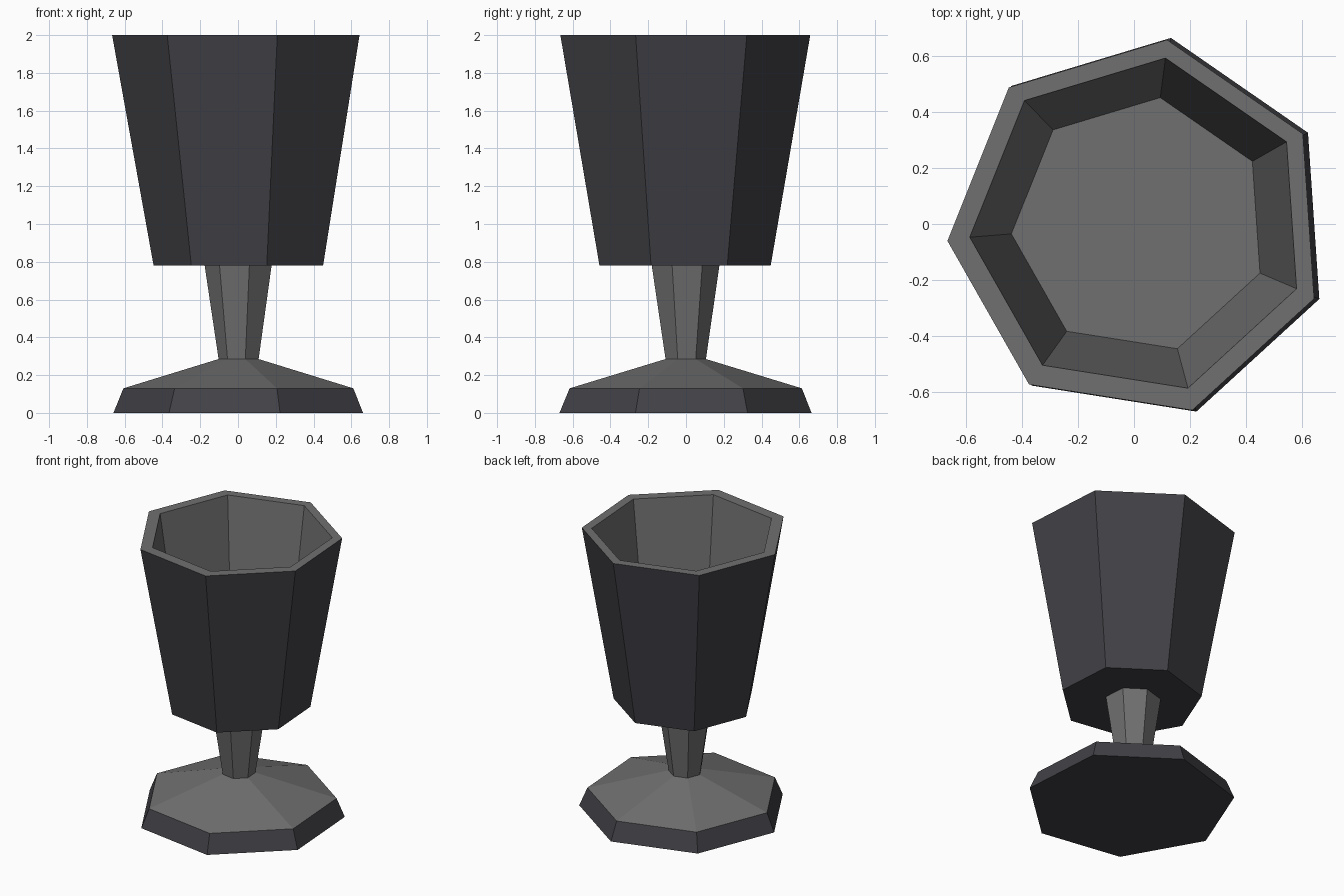
import bpy, bmesh, math

if "Cube" in bpy.data.objects:
    bpy.data.objects.remove(bpy.data.objects["Cube"])

SIDES, START = 7, math.radians(183.9)   # seven-sided, slightly turned


def material(name, rgb):
    m = bpy.data.materials.new(name)
    m.diffuse_color = (*rgb, 1)
    m.use_nodes = True
    m.node_tree.nodes["Principled BSDF"].inputs["Base Color"].default_value = m.diffuse_color
    return m


dark = material("dark_slate", (0.053, 0.053, 0.062))
grey = material("mid_grey", (0.160, 0.160, 0.160))


def loft(name, rings, bands, caps):
    """rings: (radius, z, cx, cy); bands: material per wall band;
    caps: material index for first and last ring, None leaves it open."""
    bm = bmesh.new()
    loops = []
    for r, z, cx, cy in rings:
        angles = [START + math.tau * i / SIDES for i in range(SIDES)]
        loops.append([bm.verts.new((cx + r * math.cos(a), cy + r * math.sin(a), z))
                      for a in angles])
    for lower, upper, mi in zip(loops, loops[1:], bands):
        for i in range(SIDES):
            j = (i + 1) % SIDES
            bm.faces.new((lower[i], lower[j], upper[j], upper[i])).material_index = mi
    for loop, mi, flip in ((loops[0], caps[0], True), (loops[-1], caps[1], False)):
        if mi is not None:
            bm.faces.new(loop[::-1] if flip else loop).material_index = mi
    me = bpy.data.meshes.new(name)
    bm.to_mesh(me)
    bm.free()
    me.materials.append(dark)
    me.materials.append(grey)
    ob = bpy.data.objects.new(name, me)
    bpy.context.collection.objects.link(ob)
    return ob


# Foot: dark bevelled rim and underside, grey sloping top
loft("foot", [(0.686, 0.0, 0.025, -0.013), (0.632, 0.13, 0.024, -0.011),
              (0.110, 0.285, 0.007, -0.003)], [0, 1], (0, None))

# Stem: grey, widening upward
loft("stem", [(0.110, 0.285, 0.007, -0.003), (0.184, 0.78, 0.007, -0.005)],
     [1], (None, None))

# Cup: dark outside, grey rim, inner wall and floor
loft("cup", [(0.466, 0.78, 0.018, -0.012), (0.680, 2.0, 0.012, -0.014),
             (0.606, 2.0, 0.018, -0.006), (0.461, 1.0, 0.022, -0.004)],
     [0, 1, 1], (0, 1))
